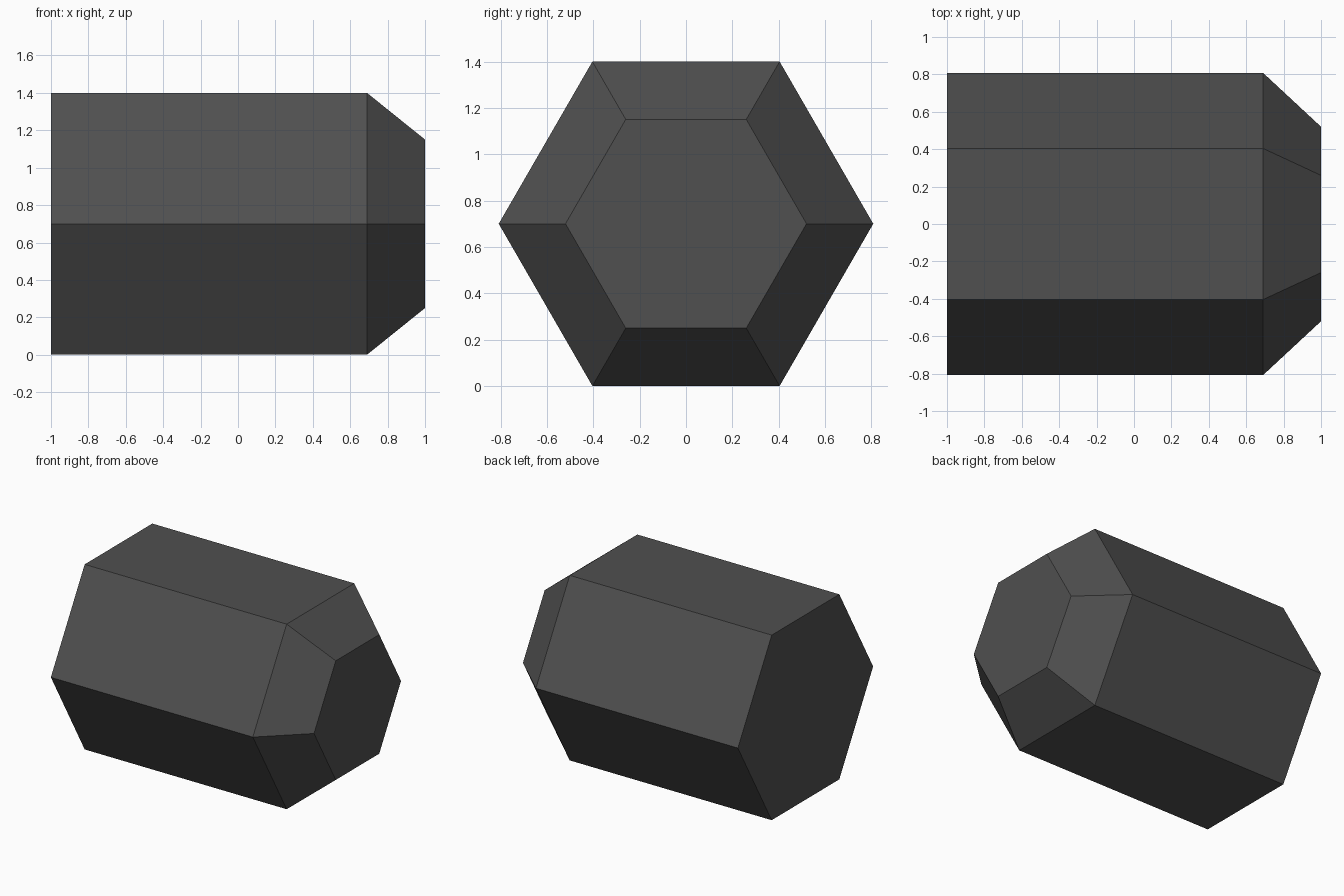
import bpy, bmesh, math

if "Cube" in bpy.data.objects:
    bpy.data.objects.remove(bpy.data.objects["Cube"])

CENTER_Z = 0.70
# (x position, hexagon corner radius) from the flat end to the tapered end
SECTIONS = [(-1.0, 0.808), (0.69, 0.808), (1.0, 0.52)]

mat = bpy.data.materials.new("dark grey")
mat.diffuse_color = (0.08, 0.08, 0.08, 1)
mat.use_nodes = True
mat.node_tree.nodes["Principled BSDF"].inputs["Base Color"].default_value = mat.diffuse_color

# hexagonal body, lofted along x with a tapered end
bm = bmesh.new()
rings = []
for x, r in SECTIONS:
    rings.append([bm.verts.new((x, r * math.cos(i * math.pi / 3),
                                CENTER_Z + r * math.sin(i * math.pi / 3)))
                  for i in range(6)])
for a, b in zip(rings, rings[1:]):
    for i in range(6):
        j = (i + 1) % 6
        bm.faces.new((a[i], a[j], b[j], b[i]))

# end caps
bm.faces.new(rings[0])
bm.faces.new(rings[-1])
bmesh.ops.recalc_face_normals(bm, faces=bm.faces)

mesh = bpy.data.meshes.new("hexagonal_body")
bm.to_mesh(mesh)
bm.free()
mesh.materials.append(mat)
body = bpy.data.objects.new("hexagonal_body", mesh)
bpy.context.collection.objects.link(body)
